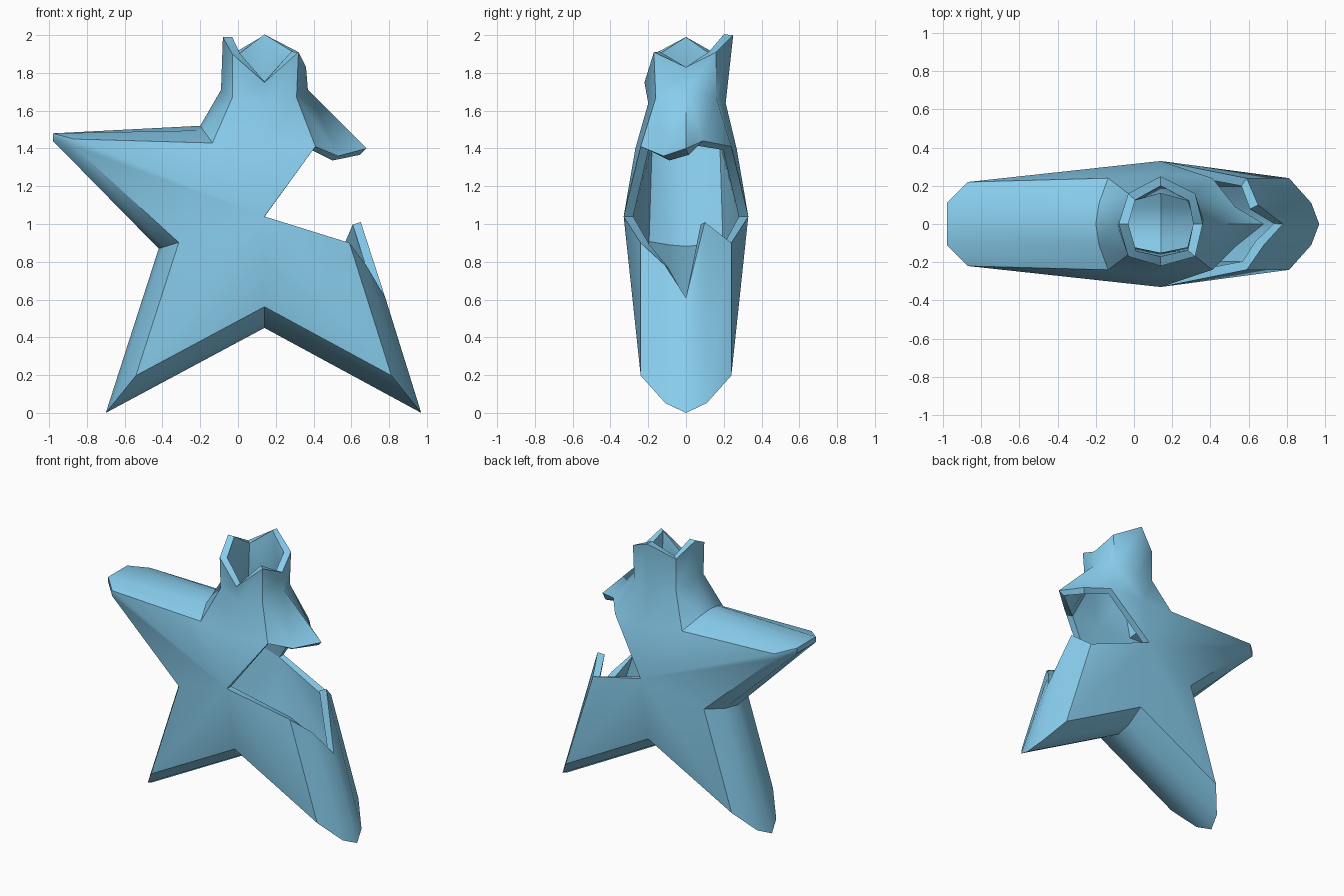
import bpy, bmesh
from mathutils import Vector

if "Cube" in bpy.data.objects:
    bpy.data.objects.remove(bpy.data.objects["Cube"])

CX, CZ = 0.14, 1.04            # middle of the star
COLS = [-0.24, -0.11, 0, 0.11, 0.24]
SCALE = [0.81, 0.95, 1, 0.95, 0.81]

bm = bmesh.new()


def vert(x, y, z):
    return bm.verts.new((x, y, z))


def face(*vs):
    return bm.faces.new(vs)


def station(x, z):
    # one outline point of the star, swept across the depth with rounded edges
    return [vert(CX + (x - CX) * s, y, CZ + (z - CZ) * s) for y, s in zip(COLS, SCALE)]


def row(points):
    return [vert(*p) for p in points]


# Star outline, counter-clockwise from the upper left notch
left_notch = station(-0.20, 1.52)
arm = [row([(-0.87, -0.22, z - 0.03), (-0.98, -0.11, z), (-0.98, 0, z),
            (-0.98, 0.11, z), (-0.87, 0.22, z - 0.03)]) for z in (1.48, 1.44)]
legs = [station(*p) for p in [(-0.42, 0.87), (-0.70, 0), (0.14, 0.45), (0.97, 0)]]

# Broken edges where the right arm is missing
low_break = row([(0.59, -0.24, 0.90), (0.68, -0.11, 0.78), (0.78, 0, 0.61),
                 (0.65, 0.10, 1.01), (0.59, 0.24, 0.90)])
high_break = row([(0.41, -0.24, 1.41), (0.53, -0.12, 1.36), (0.68, 0, 1.40),
                  (0.53, 0.09, 1.44), (0.41, 0.24, 1.41)])

# Narrow side wall of the star
outline = [left_notch] + arm + legs + [low_break]
for a, b in zip(outline, outline[1:]):
    for i in range(4):
        face(a[i], a[i + 1], b[i + 1], b[i])

# Neck: eight-sided, with a jagged rim (E, NE, N, NW, W, SW, S, SE)
base = row([(0.37, 0, 1.71), (0.31, 0.16, 1.67), (0.14, 0.21, 1.64), (-0.03, 0.16, 1.67),
            (-0.09, 0, 1.71), (-0.03, -0.16, 1.67), (0.14, -0.20, 1.64), (0.31, -0.16, 1.67)])
rim = row([(0.36, 0, 1.83), (0.32, 0.16, 1.91), (0.14, 0.25, 2.0), (-0.03, 0.16, 1.90),
           (-0.08, 0, 1.99), (-0.03, -0.17, 1.90), (0.14, -0.22, 1.75), (0.32, -0.17, 1.91)])
for i in range(8):
    j = (i + 1) % 8
    face(base[i], base[j], rim[j], rim[i])

# Shoulders joining the notches to the neck
for r, side in ((left_notch, (5, 4, 3)), (high_break, (7, 0, 1))):
    s, m, n = (base[k] for k in side)
    face(r[0], r[1], s)
    face(r[1], m, s)
    face(r[1], r[2], m)
    face(r[2], r[3], m)
    face(r[3], n, m)
    face(r[3], r[4], n)

# Bulging front and back panels
front_faces = []
for sign, col, ring in ((-1, 0, (5, 6, 7)), (1, 4, (3, 2, 1))):
    apex = vert(CX, 0.33 * sign, CZ)
    chest = vert(CX, 0.268 * sign, 1.40)
    edge = [r[col] for r in outline]
    for a, b in zip(edge, edge[1:]):
        f = face(apex, a, b)
        if sign < 0:
            front_faces.append(f)
    top = [apex, left_notch[col]] + [base[k] for k in ring] + [high_break[col], apex]
    for a, b in zip(top, top[1:]):
        face(chest, a, b)

bmesh.ops.recalc_face_normals(bm, faces=bm.faces[:])
bm.normal_update()
if sum((f.normal.y for f in front_faces)) > 0:
    bmesh.ops.reverse_faces(bm, faces=bm.faces[:])

mesh = bpy.data.meshes.new("broken_star_vase")
bm.to_mesh(mesh)
bm.free()
vase = bpy.data.objects.new("broken_star_vase", mesh)
bpy.context.collection.objects.link(vase)

# Thin pottery wall, grown inwards
wall = vase.modifiers.new("wall", 'SOLIDIFY')
wall.thickness = 0.05
wall.offset = -1

mat = bpy.data.materials.new("blue_glaze")
mat.diffuse_color = (0.25, 0.62, 0.86, 1)
mat.use_nodes = True
mat.node_tree.nodes["Principled BSDF"].inputs["Base Color"].default_value = mat.diffuse_color
mesh.materials.append(mat)

bpy.context.view_layer.objects.active = vase
vase.select_set(True)
bpy.ops.object.modifier_apply(modifier="wall")
bpy.ops.object.shade_smooth_by_angle(angle=0.75)
